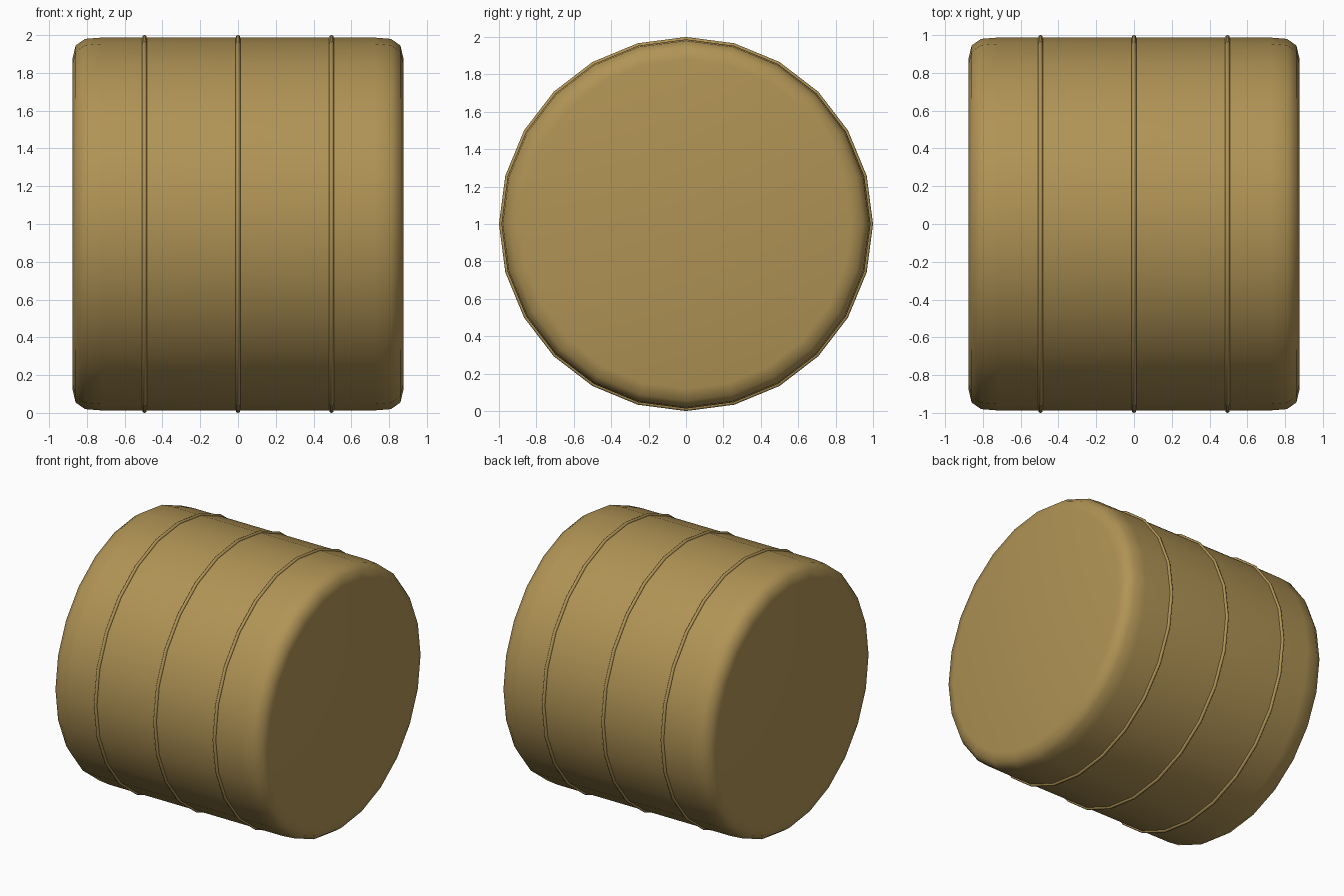
import bpy, bmesh, math
from mathutils import Matrix

cube = bpy.data.objects.get("Cube")
if cube:
    bpy.data.objects.remove(cube, do_unlink=True)

SIDES = 24
CENTRE = 1.0


def material(name, rgb):
    m = bpy.data.materials.new(name)
    m.use_nodes = True
    m.diffuse_color = (*rgb, 1)
    m.node_tree.nodes["Principled BSDF"].inputs["Base Color"].default_value = (*rgb, 1)
    return m


def revolve(name, profile, mat, closed=False):
    """Spin (x, radius) points around the lengthwise axis."""
    bm = bmesh.new()
    rings = []
    for x, r in profile:
        angles = [2 * math.pi * i / SIDES for i in range(SIDES)]
        rings.append([bm.verts.new((x, r * math.sin(a), r * math.cos(a))) for a in angles])
    pairs = list(zip(rings, rings[1:]))
    if closed:
        pairs.append((rings[-1], rings[0]))
    else:
        bm.faces.new(rings[0])
        bm.faces.new(rings[-1])
    for a, b in pairs:
        for i in range(SIDES):
            j = (i + 1) % SIDES
            bm.faces.new((a[i], a[j], b[j], b[i]))
    bmesh.ops.recalc_face_normals(bm, faces=bm.faces)
    bm.transform(Matrix.Translation((0, 0, CENTRE)))
    mesh = bpy.data.meshes.new(name)
    bm.to_mesh(mesh)
    bm.free()
    mesh.materials.append(mat)
    mesh.shade_smooth()
    obj = bpy.data.objects.new(name, mesh)
    bpy.context.collection.objects.link(obj)
    return obj


straw = material("straw", (0.434, 0.292, 0.091))

# Rolled bale with rounded rims
half = [(0.72, 0.987), (0.81, 0.98), (0.86, 0.945), (0.875, 0.88)]
revolve("bale", [(-x, r) for x, r in reversed(half)] + half, straw)

# Binding twine
TWINE = 0.012
for label, x in (("right", -0.495), ("middle", 0), ("left", 0.495)):
    loop = [(x + TWINE * math.cos(t * math.pi / 4), 0.988 + TWINE * math.sin(t * math.pi / 4))
            for t in range(8)]
    revolve(label + "_twine", loop, straw, closed=True)
